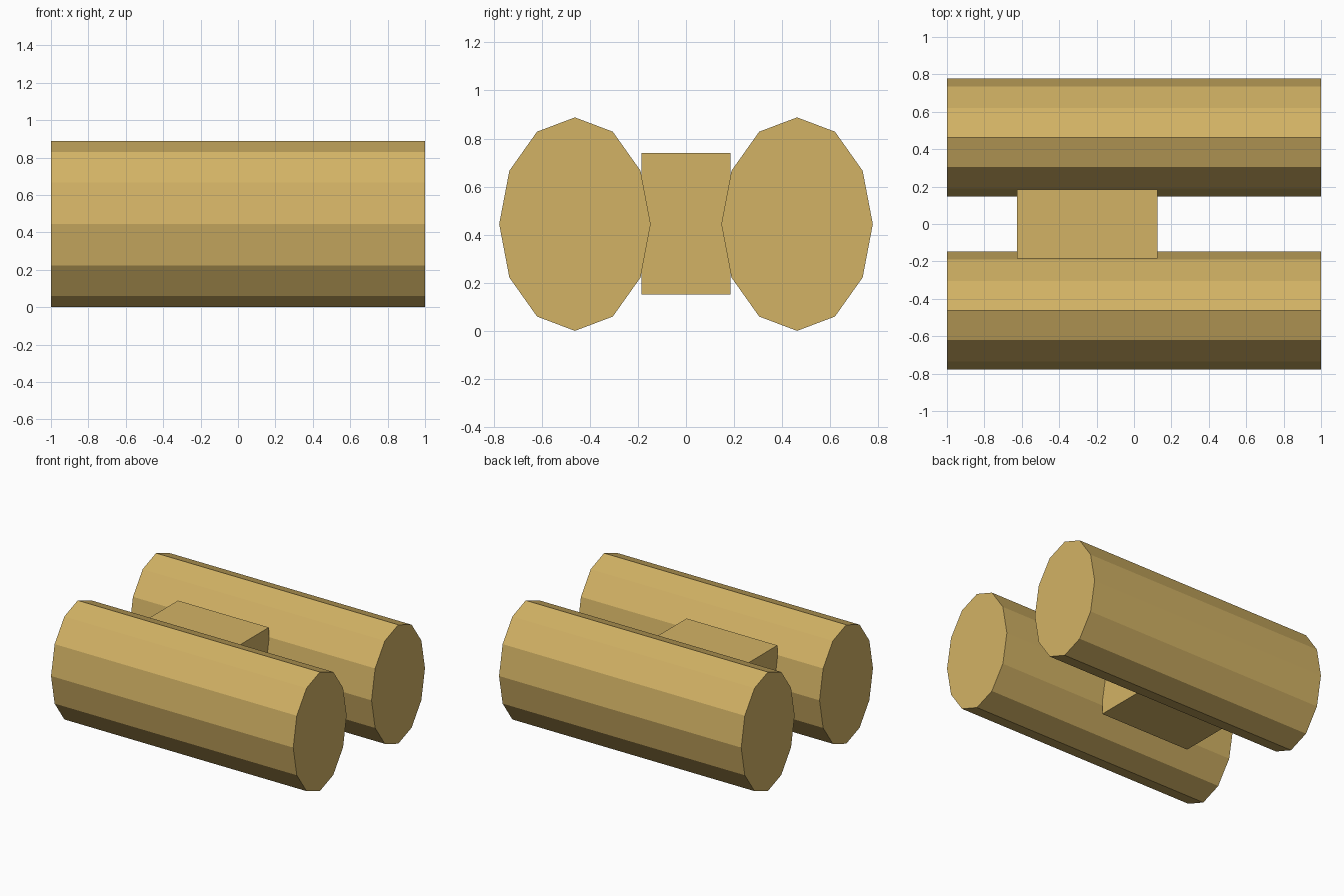
import bpy
import math

if "Cube" in bpy.data.objects:
    bpy.data.objects.remove(bpy.data.objects["Cube"])

# Single flat colour
tan = bpy.data.materials.new("warm_tan")
tan.diffuse_color = (0.65, 0.45, 0.13, 1.0)
tan.use_nodes = True
tan.node_tree.nodes["Principled BSDF"].inputs["Base Color"].default_value = tan.diffuse_color


def finish(name):
    obj = bpy.context.object
    obj.name = name
    obj.data.materials.append(tan)
    bpy.ops.object.transform_apply(location=False, rotation=True, scale=True)
    return obj


# Two twelve-sided oval rollers lying along x, one vertex at the top
for name, side in (("front_roller", -1), ("back_roller", 1)):
    bpy.ops.mesh.primitive_cylinder_add(
        vertices=12, radius=1, depth=2,
        location=(0, side * 0.462, 0.444), rotation=(0, math.pi / 2, 0))
    obj = bpy.context.object
    obj.scale = (0.444, 0.315, 1)
    finish(name)

# Off-centre block joining the rollers
bpy.ops.mesh.primitive_cube_add(size=1, location=(-0.25, 0, 0.446))
bpy.context.object.scale = (0.75, 0.37, 0.588)
finish("connecting_block")
